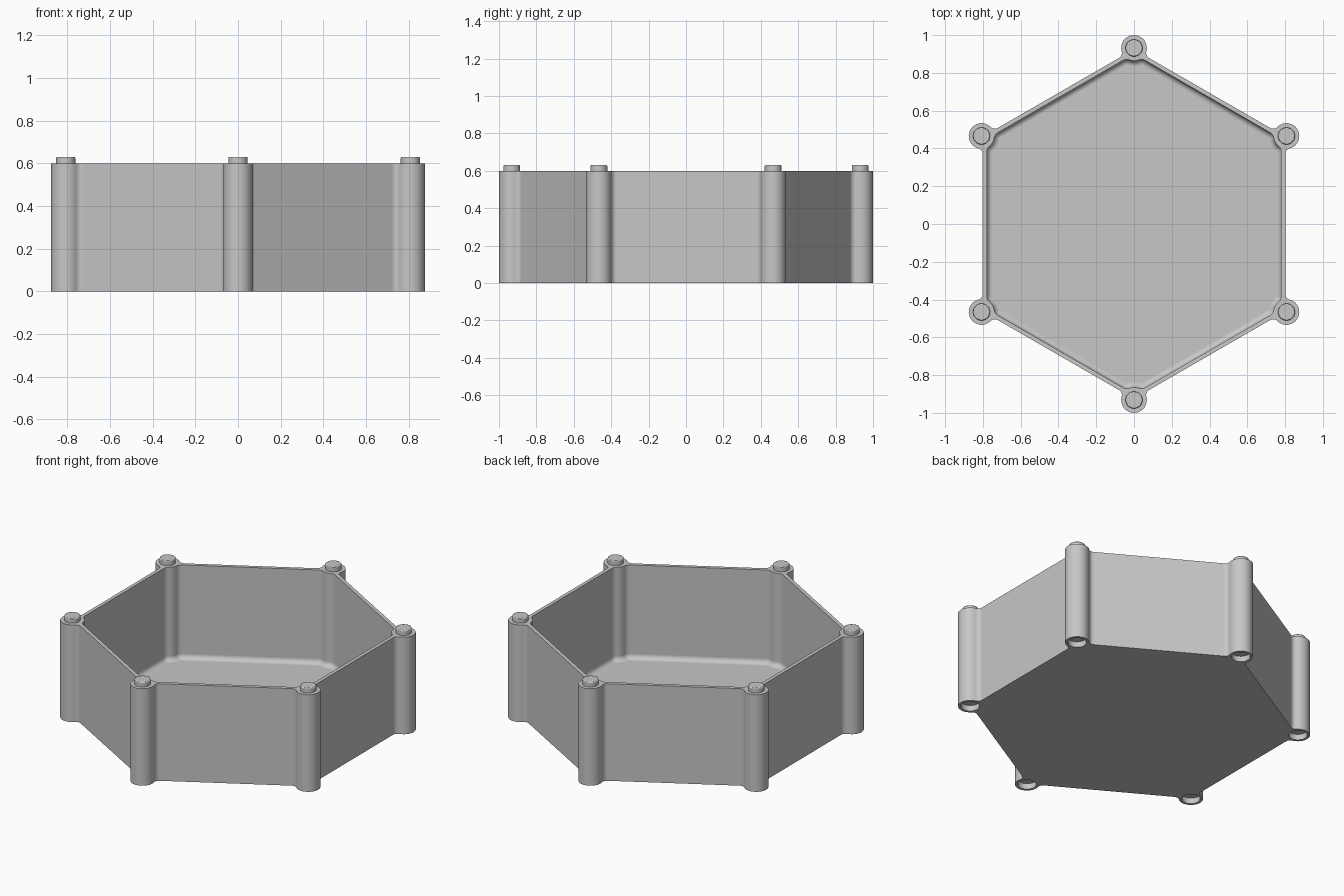
import bpy, bmesh
from math import pi, cos, sin, sqrt, atan2
from mathutils import Vector, Matrix

if "Cube" in bpy.data.objects:
    bpy.data.objects.remove(bpy.data.objects["Cube"])

HEIGHT, FLOOR = 0.6, 0.022
OUTER, INNER = 0.801, 0.779      # wall distances from the centre
CORNER, POST = 0.932, 0.068      # post distance and radius
COVE = 0.03                      # rounding between floor and walls
STEPS = 8

grey = bpy.data.materials.new("plain_grey")
grey.use_nodes = True
grey.diffuse_color = (0.57, 0.57, 0.57, 1)
grey.node_tree.nodes["Principled BSDF"].inputs["Base Color"].default_value = grey.diffuse_color


def arc(centre, radius, start, end):
    return [centre + Vector((cos(a), sin(a))) * radius
            for a in (start + (end - start) * i / STEPS for i in range(STEPS + 1))]


def outline(wall, post, fillet, side):
    """Hexagon outline with a filleted post bulge; side is 1 outside, -1 inside."""
    normal = Vector((cos(-pi / 6), sin(-pi / 6)))
    along = Vector((-normal.y, normal.x))
    centre = Vector((CORNER, 0))
    level = wall + side * fillet
    reach = sqrt((post + fillet) ** 2 - (level - centre.dot(normal)) ** 2)
    hub = normal * level + along * (centre.dot(along) - reach)
    # fillet from the wall to the post
    to_wall = -normal * side
    to_post = centre - hub
    start = atan2(to_wall.y, to_wall.x)
    turn = (atan2(to_post.y, to_post.x) - start + pi) % (2 * pi) - pi
    half = arc(hub, fillet, start, start + turn)
    # post arc up to the corner's symmetry axis
    back = atan2(-to_post.y, -to_post.x)
    target = 0 if side > 0 else -pi
    if side < 0 and back > 0:
        back -= 2 * pi
    half += arc(centre, post, back, target)[1:]
    corner = half + [Vector((p.x, -p.y)) for p in reversed(half[:-1])]
    loop = []
    for k in range(6):
        turn_k = Matrix.Rotation(pi / 2 + k * pi / 3, 2)
        loop += [turn_k @ p for p in corner]
    return loop


def finish(obj):
    obj.data.materials.clear()
    obj.data.materials.append(grey)
    bpy.ops.object.select_all(action='DESELECT')
    obj.select_set(True)
    bpy.context.view_layer.objects.active = obj
    bpy.ops.object.shade_smooth_by_angle(angle=pi / 6)
    mod = obj.modifiers.new("even_shading", 'WEIGHTED_NORMAL')
    mod.keep_sharp = True


def post_spots():
    return [(CORNER * cos(a), CORNER * sin(a)) for a in (pi / 2 + k * pi / 3 for k in range(6))]


# Tray: outer skin, rim, inner skin, rounded cove and floor
bm = bmesh.new()
outer = outline(OUTER, POST, 0.03, 1)
levels = [(outer, 0), (outer, HEIGHT)]
levels.append((outline(INNER, POST, 0.04, -1), HEIGHT))
for i in range(7):
    a = i * pi / 12
    d = COVE * (1 - cos(a))
    levels.append((outline(INNER - d, POST + d, 0.04 - d, -1), FLOOR + COVE * (1 - sin(a))))
rings = [[bm.verts.new((p.x, p.y, z)) for p in loop] for loop, z in levels]
count = len(outer)
for low, high in zip(rings, rings[1:]):
    for i in range(count):
        j = (i + 1) % count
        bm.faces.new((low[i], low[j], high[j], high[i]))
bm.faces.new(list(reversed(rings[0])))
bm.faces.new(rings[-1])
bmesh.ops.recalc_face_normals(bm, faces=bm.faces)
mesh = bpy.data.meshes.new("tray")
bm.to_mesh(mesh)
bm.free()
tray = bpy.data.objects.new("tray", mesh)
bpy.context.collection.objects.link(tray)

# Sockets under the posts
bm = bmesh.new()
for x, y in post_spots():
    bmesh.ops.create_cone(bm, cap_ends=True, segments=32, radius1=0.052, radius2=0.052,
                          depth=0.07, matrix=Matrix.Translation((x, y, 0)))
cut_mesh = bpy.data.meshes.new("socket_cutter")
bm.to_mesh(cut_mesh)
bm.free()
cutter = bpy.data.objects.new("socket_cutter", cut_mesh)
cutter.hide_render = True
bpy.context.collection.objects.link(cutter)
cut = tray.modifiers.new("sockets", 'BOOLEAN')
cut.operation = 'DIFFERENCE'
cut.solver = 'EXACT'
cut.object = cutter
bpy.context.view_layer.objects.active = tray
bpy.ops.object.modifier_apply(modifier=cut.name)
bpy.data.objects.remove(cutter)
finish(tray)

# Pegs on top of the posts
for k, (x, y) in enumerate(post_spots()):
    bpy.ops.mesh.primitive_cylinder_add(vertices=32, radius=0.045, depth=0.04,
                                        location=(x, y, HEIGHT + 0.01))
    peg = bpy.context.object
    peg.name = f"peg_{k + 1}"
    bevel = peg.modifiers.new("soft_edge", 'BEVEL')
    bevel.width = 0.005
    bevel.segments = 2
    finish(peg)
